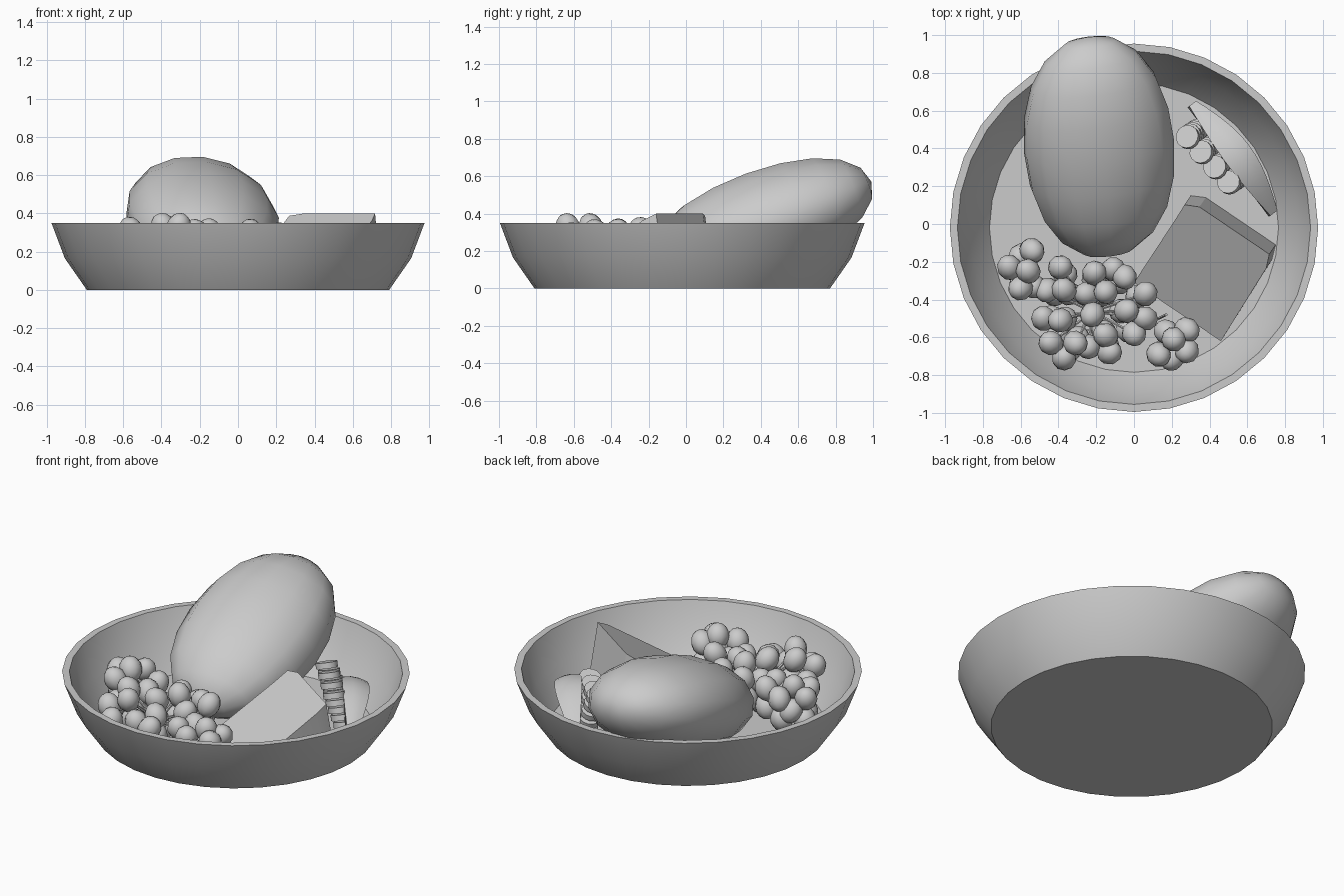
import bpy, bmesh, math, random
from mathutils import Vector, Matrix, Euler

random.seed(4)
cube = bpy.data.objects.get("Cube")
if cube:
    bpy.data.objects.remove(cube, do_unlink=True)

GREY = (0.6, 0.6, 0.6, 1)
clay = bpy.data.materials.new("plain_grey")
clay.use_nodes = True
clay.diffuse_color = GREY
clay.node_tree.nodes["Principled BSDF"].inputs["Base Color"].default_value = GREY


def finish(bm, name, angle=35):
    """Turn a bmesh into a shaded object with the shared material."""
    bmesh.ops.recalc_face_normals(bm, faces=bm.faces)
    mesh = bpy.data.meshes.new(name)
    bm.to_mesh(mesh)
    bm.free()
    mesh.materials.append(clay)
    obj = bpy.data.objects.new(name, mesh)
    bpy.context.collection.objects.link(obj)
    bpy.ops.object.select_all(action="DESELECT")
    obj.select_set(True)
    bpy.context.view_layer.objects.active = obj
    if angle:
        bpy.ops.object.shade_smooth_by_angle(angle=math.radians(angle))
    return obj


def loft(bm, rings, capped=True):
    """Bridge successive closed rings of points."""
    loops = [[bm.verts.new(p) for p in ring] for ring in rings]
    n = len(loops[0])
    for low, high in zip(loops, loops[1:]):
        for i in range(n):
            j = (i + 1) % n
            bm.faces.new((low[i], low[j], high[j], high[i]))
    if capped:
        bm.faces.new(loops[0])
        bm.faces.new(loops[-1])


def circle(radius, z, n=32):
    return [(radius * math.cos(math.tau * i / n),
             radius * math.sin(math.tau * i / n) - 0.02, z) for i in range(n)]


# Bowl: outer wall, flat rim, inner wall and floor
bm = bmesh.new()
profile = [(0.79, 0), (0.905, 0.165), (0.975, 0.35),
           (0.935, 0.35), (0.87, 0.17), (0.765, 0.02)]
loft(bm, [circle(r, z) for r, z in profile])
finish(bm, "bowl")

# Large fruit leaning on the back of the bowl
bm = bmesh.new()
bmesh.ops.create_uvsphere(bm, u_segments=14, v_segments=10, radius=1)
for v in bm.verts:
    # blunt the ends a little
    v.co.x *= 1 + 0.08 * v.co.z ** 2
    v.co.y *= 1 + 0.08 * v.co.z ** 2
turn = (Matrix.Rotation(math.radians(5), 4, "Z")
        @ Matrix.Rotation(math.radians(20), 4, "X")
        @ Matrix.Rotation(math.radians(6), 4, "Y")
        @ Matrix.Rotation(math.radians(-90), 4, "X"))
bm.transform(Matrix.Translation((-0.185, 0.41, 0.36)) @ turn
             @ Matrix.Diagonal((0.405, 0.272, 0.62, 1)))
finish(bm, "large_fruit", 60)

# Wedge: sloping top, upright back with clipped corners
plan = [Vector(p) for p in ((0, -0.31), (0.46, -0.62), (0.73, -0.19), (0.75, -0.11),
                            (0.38, 0.14), (0.3, 0.15), (0.25, 0.07))]
back = Vector((0.56, 0.83))
bm = bmesh.new()
base, top = [], []
for p in plan:
    reach = (p - plan[1]).dot(back)
    t = max(0, min(1, (reach - 0.02) / 0.55))
    q = p - back * 0.06 * t
    base.append((p.x, p.y, 0.025))
    top.append((q.x, q.y, 0.06 + 0.34 * t))
loft(bm, [base, top])
finish(bm, "wedge", 25)

# Crescent slice standing on the floor
start, end = Vector((0.3, 0.63, 0.06)), Vector((0.73, 0.05, 0.06))
along = (end - start).normalized()
outward = Vector((-along.y, along.x, 0))
up = Vector((0, 0, 1))
rings = []
for i in range(13):
    t = i / 12
    bulge = 0.07 + 0.16 * math.sin(math.pi * t)
    centre = start.lerp(end, t)
    ring = [centre - outward * 0.02, centre + outward * 0.03]
    for deg in (58, 70, 83, 98):
        a = math.radians(deg)
        ring.append(centre + bulge * (outward * math.cos(a) + up * math.sin(a)))
    rings.append(ring)
bm = bmesh.new()
loft(bm, rings)
finish(bm, "crescent_slice", 30)

# Four leaning stacks of round slices
for k in range(4):
    bm = bmesh.new()
    for layer in range(5):
        spot = Vector((0.285 + 0.073 * k + 0.012 * layer,
                       0.46 - 0.08 * k + 0.008 * layer,
                       0.29 - 0.012 * k - 0.045 * layer))
        tilt = Euler((-0.2, -0.3, 0)).to_matrix().to_4x4()
        bmesh.ops.create_cone(bm, cap_ends=True, segments=14, radius1=0.062,
                              radius2=0.062, depth=0.034,
                              matrix=Matrix.Translation(spot) @ tilt)
    finish(bm, "round_slices_%d" % (k + 1))

# Grapes: (x, y) in hundredths, sorted into height layers for each bunch
bunches = {
    "left_bunch": {0.31: [(-56, -25)], 0.27: [(-54, -14), (-66, -23), (-60, -34)],
                   0.2: [(-60, -17), (-53, -33)]},
    "middle_bunch": {
        0.33: [(-39, -51), (-31, -63)],
        0.3: [(-15, -36), (6, -37), (-22, -48)],
        0.26: [(-39, -23), (-37, -35), (-21, -26), (-5, -28), (-4, -46), (-44, -63),
               (-15, -59)],
        0.22: [(-46, -35), (-25, -37), (-48, -50), (-37, -71), (-24, -65), (-13, -68),
               (0, -58), (6, -50), (-11, -24)]},
    "front_bunch": {0.28: [(21, -61)], 0.24: [(28, -56), (28, -67), (13, -69)],
                    0.18: [(20, -71), (17, -57)]},
}


def add_grape(bm, spot):
    spin = Euler([random.uniform(-0.6, 0.6) for _ in range(3)]).to_matrix().to_4x4()
    bmesh.ops.create_uvsphere(bm, u_segments=10, v_segments=8, radius=0.065,
                              matrix=Matrix.Translation(spot) @ spin
                              @ Matrix.Diagonal((1, 1, 1.15, 1)))


def add_stem(bm, a, b, radius=0.008):
    d = b - a
    bmesh.ops.create_cone(bm, cap_ends=True, segments=6, radius1=radius, radius2=radius,
                          depth=d.length, matrix=Matrix.Translation((a + b) / 2)
                          @ d.to_track_quat("Z", "Y").to_matrix().to_4x4())


for name, layers in bunches.items():
    spots = [Vector((x / 100, y / 100, z)) for z, row in layers.items() for x, y in row]
    middle = sum(spots, Vector()) / len(spots)
    middle.z = 0.16
    grapes, stems = bmesh.new(), bmesh.new()
    for s in spots:
        add_grape(grapes, s)
        add_stem(stems, middle, s)
        # supporting grape underneath
        if s.z > 0.21:
            under = s.lerp(middle, 0.15)
            under.z = s.z - 0.13
            add_grape(grapes, under)
    finish(grapes, name + "_grapes", 60)
    finish(stems, name + "_stems")

# Short stalk tip between the bunches
bm = bmesh.new()
add_stem(bm, Vector((0.13, -0.5, 0.2)), Vector((0.17, -0.48, 0.29)))
finish(bm, "stalk_tip")
